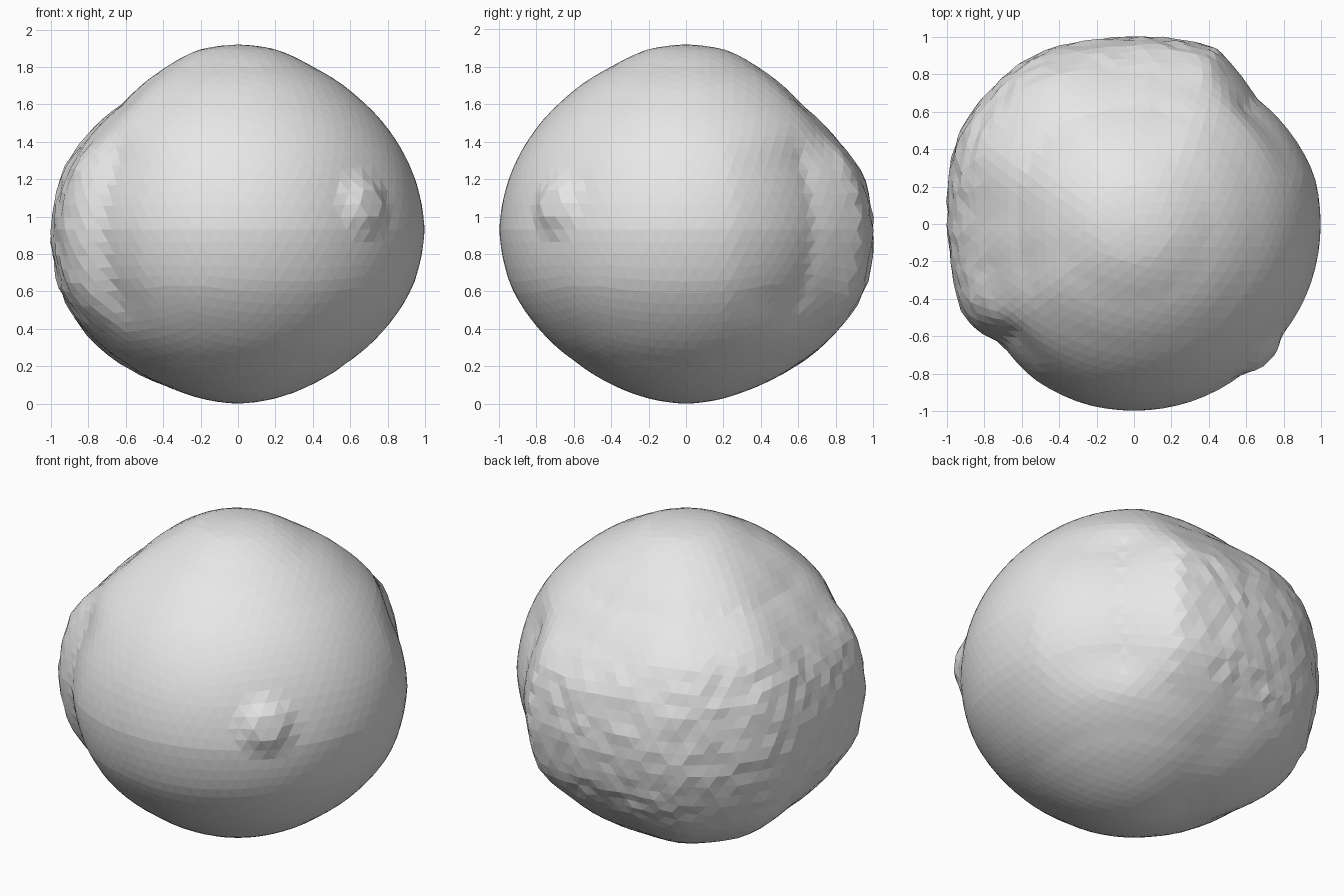
import bpy, bmesh, math, random
from mathutils import Vector

if "Cube" in bpy.data.objects:
    bpy.data.objects.remove(bpy.data.objects["Cube"])

random.seed(4)
CZ = 0.93  # height of the widest ring

# Radius profiles against elevation (degrees)
BASE = [(-90, .93), (-64, .917), (-50, .92), (-33, .95), (-18, .983), (0, .998), (15, .986),
        (30, .97), (47, .955), (65, .957), (78, .985), (90, .99)]
BULGE = [(-70, 0), (-64, .015), (-48, .07), (-33, .1), (-18, .075), (0, .052), (15, .062),
         (28, .06), (36, .03), (47, -.01), (65, 0)]
FLANK = [(-70, 0), (-50, .013), (-33, .025), (-18, .02), (0, 0), (18, 0), (30, -.03), (47, -.045), (65, -.01), (75, 0)]
# Change around the waist against azimuth: swollen band ends and the dents beside them
WAIST = [(15, 0), (33, -.035), (46, -.06), (54, -.02), (58, 0), (65, .042), (76, .018), (92, 0),
         (188, 0), (197, .01), (206, .035), (213, .025), (222, -.045), (237, -.012), (255, 0)]


def lerp(table, v):
    if v <= table[0][0]:
        return table[0][1]
    for (a, ra), (b, rb) in zip(table, table[1:]):
        if v <= b:
            return ra + (rb - ra) * (v - a) / (b - a)
    return table[-1][1]


def step(a, b, v):
    t = max(0, min(1, (v - a) / (b - a)))
    return t * t * (3 - 2 * t)


def direction(az, el):
    az, el = math.radians(az), math.radians(el)
    return Vector((math.cos(az) * math.cos(el), math.sin(az) * math.cos(el), math.sin(el)))


KNOB = direction(-45.5, 8)


def radius(d):
    el = math.degrees(math.asin(max(-1, min(1, d.z))))
    az = math.degrees(math.atan2(d.y, d.x)) % 360
    centre = step(92, 128, az) * (1 - step(150, 180, az))
    flank = step(52, 80, az) * (1 - step(195, 222, az)) * (1 - centre)
    waist = step(-38, -20, el) * (1 - step(20, 36, el))
    r = lerp(BASE, el) + centre * lerp(BULGE, el) + flank * lerp(FLANK, el) + waist * lerp(WAIST, az)
    # slight roughness on the swollen band
    r += (centre + flank) * waist * random.uniform(-.008, .008)
    # small knob at the front right
    r -= .012 * math.exp(-(d.angle(KNOB) / .3) ** 2)
    r += .048 * (1 - step(.07, .19, d.angle(KNOB)))
    return r


# Boulder: faceted ball shaped by direction
bm = bmesh.new()
bmesh.ops.create_icosphere(bm, subdivisions=5, radius=1)
for v in bm.verts:
    d = v.co.normalized()
    v.co = d * radius(d) + Vector((0, 0, CZ))
low = min(v.co.z for v in bm.verts)
for v in bm.verts:
    v.co.z -= low
mesh = bpy.data.meshes.new("boulder")
bm.to_mesh(mesh)
bm.free()
boulder = bpy.data.objects.new("boulder", mesh)
bpy.context.collection.objects.link(boulder)

stone = bpy.data.materials.new("light grey")
stone.diffuse_color = (.8, .8, .8, 1)
stone.use_nodes = True
stone.node_tree.nodes["Principled BSDF"].inputs["Base Color"].default_value = stone.diffuse_color
mesh.materials.append(stone)
